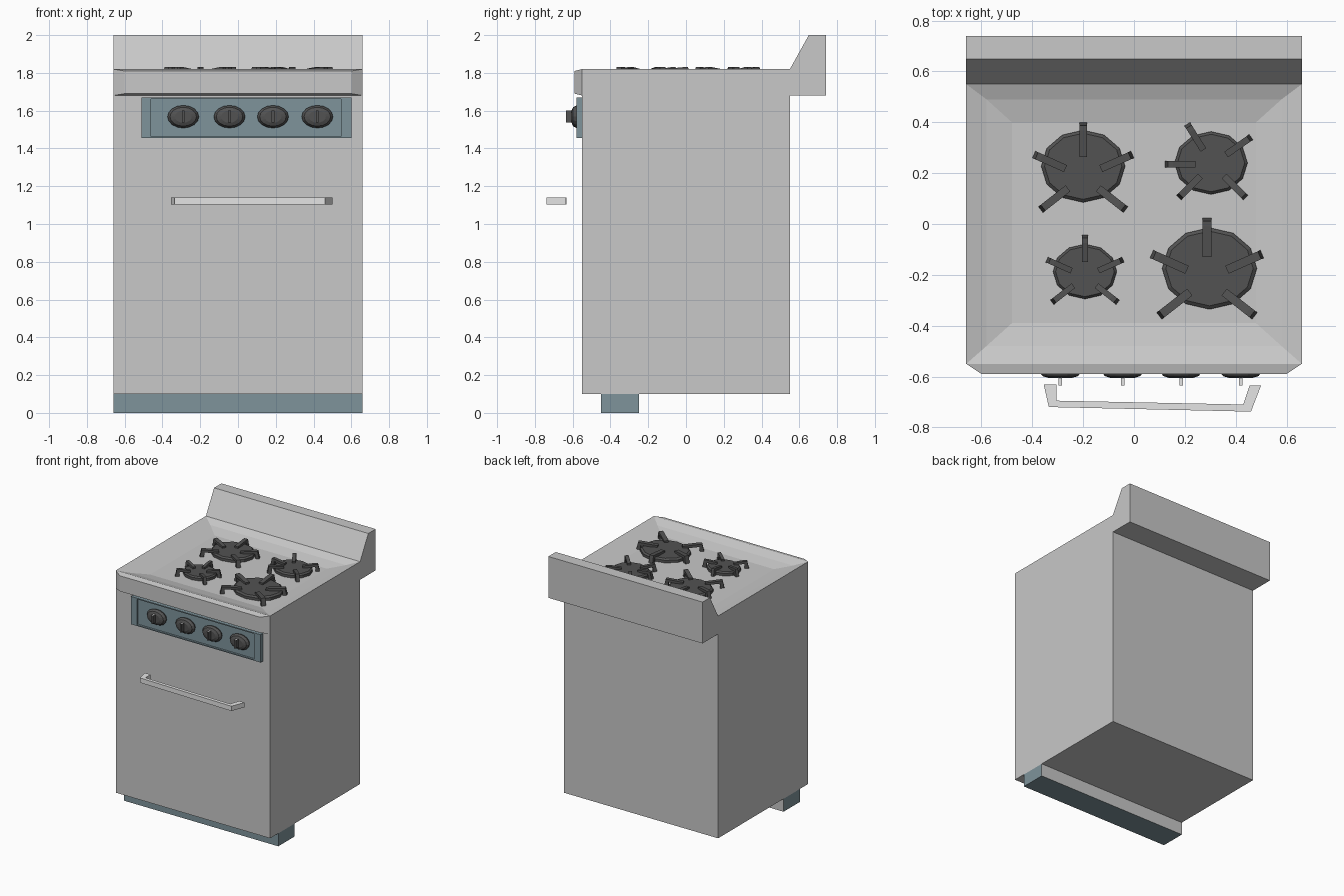
import bpy, bmesh
from math import sin, cos, radians, tau
from mathutils import Vector, Matrix

cube = bpy.data.objects.get("Cube")
if cube:
    bpy.data.objects.remove(cube, do_unlink=True)


def material(name, r, g, b):
    m = bpy.data.materials.new(name)
    m.use_nodes = True
    m.diffuse_color = (r, g, b, 1)
    for node in m.node_tree.nodes:
        if node.type == 'BSDF_PRINCIPLED':
            node.inputs["Base Color"].default_value = (r, g, b, 1)
    return m


ENAMEL = material("grey_enamel", .58, .58, .58)
SLATE = material("slate_blue", .21, .295, .33)
IRON = material("dark_iron", .085, .085, .085)
STEEL = material("light_steel", .78, .78, .78)


def loft(name, rings, mats, rule=None, matrix=None):
    """Bridge matching rings of points, cap both ends, colour by normal."""
    bm = bmesh.new()
    loops = [[bm.verts.new(p) for p in ring] for ring in rings]
    for a, b in zip(loops, loops[1:]):
        for i in range(len(a)):
            j = (i + 1) % len(a)
            bm.faces.new((a[i], a[j], b[j], b[i]))
    bm.faces.new(loops[0][::-1])
    bm.faces.new(loops[-1])
    if matrix:
        bm.transform(matrix)
    bmesh.ops.recalc_face_normals(bm, faces=bm.faces)
    bm.normal_update()
    if rule:
        for f in bm.faces:
            f.material_index = 1 if rule(f.normal) else 0
    mesh = bpy.data.meshes.new(name)
    bm.to_mesh(mesh)
    bm.free()
    for m in mats:
        mesh.materials.append(m)
    ob = bpy.data.objects.new(name, mesh)
    bpy.context.scene.collection.objects.link(ob)
    return ob


def rect(x0, x1, y0, y1, z):
    return [(x0, y0, z), (x1, y0, z), (x1, y1, z), (x0, y1, z)]


def front_rect(x0, x1, z0, z1, y):
    return [(x0, y, z0), (x1, y, z0), (x1, y, z1), (x0, y, z1)]


def box(name, x0, x1, y0, y1, z0, z1, mats, rule=None):
    return loft(name, [rect(x0, x1, y0, y1, z) for z in (z0, z1)], mats, rule)


def disc(rx, ry, z, sides=12):
    return [(rx * cos(tau * i / sides), ry * sin(tau * i / sides), z)
            for i in range(sides)]


W, D, TOP, FLOOR = .66, .55, 1.82, 1.775

# Cabinet with a dished cooktop
loft("cabinet", [rect(-W, W, -D, D, .1), rect(-W, W, -D, D, TOP),
                 rect(-.58, .58, -.48, .49, 1.795),
                 rect(-.48, .48, -.39, .4, FLOOR)], [ENAMEL])

# Bevelled lip along the front of the cooktop
loft("front_lip", [front_rect(-W, W, 1.68, TOP, -D),
                   front_rect(-.6, .6, 1.69, 1.81, -.59)], [ENAMEL])

# Backsplash with a sloping front
splash = [(D, 1.68), (D, TOP), (.65, 2), (.74, 2), (.74, 1.68)]
loft("backsplash", [[(x, y, z) for y, z in splash] for x in (-W, W)], [ENAMEL])

# Plinth, painted all over but its back
box("plinth", -W, W, -.45, -.25, 0, .1, [SLATE, ENAMEL], lambda n: n.y > .5)

# Control panel with a shallow recess
loft("control_panel", [front_rect(-.51, .6, 1.455, 1.67, -D),
                       front_rect(-.51, .6, 1.455, 1.67, -.58),
                       front_rect(-.46, .545, 1.463, 1.662, -.58),
                       front_rect(-.46, .545, 1.463, 1.662, -.565)], [SLATE])

# Knobs with a grip whose top edge is bright
for i, x in enumerate((-.29, -.045, .185, .42)):
    turn = Matrix.Translation((x, -.562, 1.568)) @ Matrix.Rotation(radians(90), 4, 'X')
    loft(f"knob_{i + 1}", [disc(.075, .053, 0, 16), disc(.083, .06, .018, 16),
                           disc(.07, .05, .036, 16), disc(.045, .032, .044, 16)],
         [IRON], matrix=turn)
    box(f"knob_grip_{i + 1}", x - .007, x + .007, -.636, -.6, 1.537, 1.602,
        [IRON, STEEL], lambda n: n.z > .5)

# Door handle, a bent flat bar
outline = [(-.355, -.632), (-.335, -.72), (.46, -.738), (.5, -.635),
           (.455, -.635), (.43, -.71), (-.305, -.695), (-.305, -.632)]
loft("door_handle", [[(x, y, z) for x, y in outline] for z in (1.103, 1.14)], [STEEL])


def burner(name, x, y, s, hub, angles):
    """Burner plate with five pot-support arms around a hub."""
    place = Matrix.Translation((x, y, FLOOR))
    loft(name + "_plate", [disc(.165 * s, .142 * s, -.005), disc(.165 * s, .142 * s, .02),
                           disc(.152 * s, .13 * s, .03)], [IRON], matrix=place)
    inner, tip, half = .076 * s, .2 * s, .015 * s
    side = [(inner, .025), (inner, .043), (tip - .02, .056), (tip, .056),
            (tip + .012, 0), (tip - .018, 0), (tip - .02, .036)]
    for i, a in enumerate(angles):
        turn = place @ Matrix.Translation((*hub, 0)) @ Matrix.Rotation(radians(a), 4, 'Z')
        loft(f"{name}_arm_{i + 1}", [[(r, w, z) for r, z in side] for w in (-half, half)],
             [IRON], matrix=turn)


# Four burners
even = (90, 24, 156, 218, 322)
burner("burner_back_right", -.2, .227, 1, (0, -.04), even)
burner("burner_front_right", -.193, -.187, .76, (0, -.02), even)
burner("burner_front_left", .297, -.175, 1.13, (-.01, -.04), even)
burner("burner_back_left", .303, .24, .87, (.005, -.005), (122, 35, 180, 225, 315))
